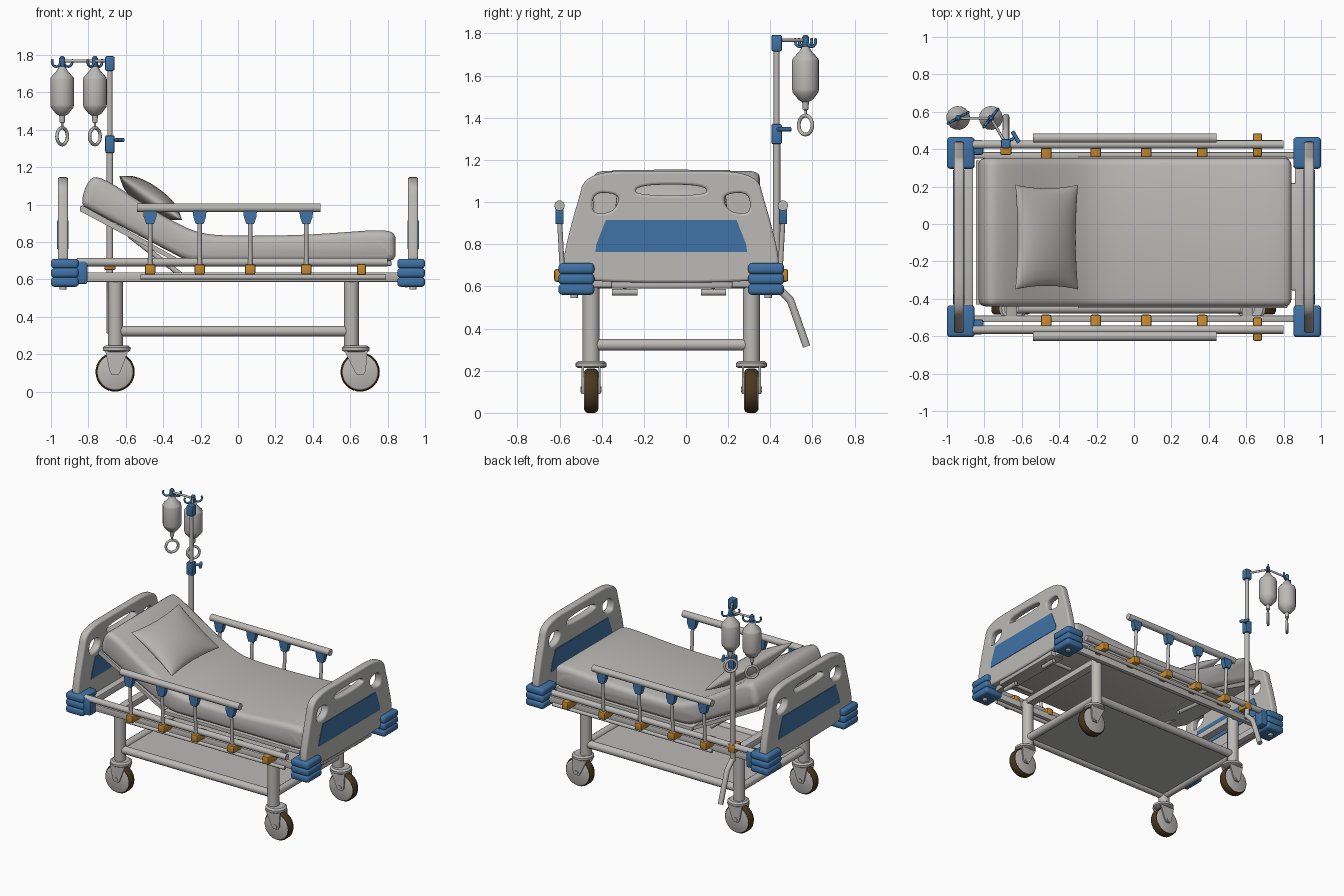
import bpy, bmesh, math
from mathutils import Vector, Matrix

if "Cube" in bpy.data.objects:
    bpy.data.objects.remove(bpy.data.objects["Cube"])

C = -0.07  # centre line of the bed in y


def material(name, rgb):
    m = bpy.data.materials.new(name)
    m.diffuse_color = (*rgb, 1)
    m.use_nodes = True
    m.node_tree.nodes["Principled BSDF"].inputs["Base Color"].default_value = m.diffuse_color
    return m


GREY = material("warm grey", (0.50, 0.49, 0.47))
BLUE = material("blue plastic", (0.05, 0.17, 0.38))
ORANGE = material("orange plastic", (0.56, 0.25, 0.03))
TYRE = material("dark brown rubber", (0.07, 0.04, 0.015))


def add_mesh(name, me, mat, matrix=None, angle=35):
    me.materials.clear()
    me.materials.append(mat)
    if matrix:
        me.transform(matrix)
    me.shade_smooth()
    me.set_sharp_from_angle(angle=math.radians(angle))
    ob = bpy.data.objects.new(name, me)
    bpy.context.collection.objects.link(ob)
    return ob


def finish(name, bm, mat, matrix=None, angle=35):
    bmesh.ops.recalc_face_normals(bm, faces=bm.faces[:])
    me = bpy.data.meshes.new(name)
    bm.to_mesh(me)
    bm.free()
    return add_mesh(name, me, mat, matrix, angle)


def box(name, x, y, z, mat, bevel=0.0, segs=2):
    bm = bmesh.new()
    bmesh.ops.create_cube(bm, size=1)
    for v in bm.verts:
        for i, r in enumerate((x, y, z)):
            v.co[i] = min(r) if v.co[i] < 0 else max(r)
    if bevel:
        bmesh.ops.bevel(bm, geom=bm.edges[:], offset=bevel, segments=segs,
                        affect='EDGES', profile=0.5)
    return finish(name, bm, mat)


def lathe(name, prof, origin, axis, mat, seg=20, turn=0.0):
    bm = bmesh.new()
    rings = []
    for r, h in prof:
        rings.append([bm.verts.new((r * math.cos(turn + 2 * math.pi * i / seg),
                                    r * math.sin(turn + 2 * math.pi * i / seg), h)) for i in range(seg)])
    for a, b in zip(rings, rings[1:]):
        for i in range(seg):
            j = (i + 1) % seg
            bm.faces.new((a[i], a[j], b[j], b[i]))
    bm.faces.new(rings[0])
    bm.faces.new(rings[-1])
    rot = Vector((0, 0, 1)).rotation_difference(Vector(axis)).to_matrix().to_4x4()
    return finish(name, bm, mat, Matrix.Translation(origin) @ rot)


def rod(name, p, q, r, mat, r2=None, seg=16):
    p, q = Vector(p), Vector(q)
    return lathe(name, [(r, 0), (r if r2 is None else r2, (q - p).length)], p, (q - p).normalized(), mat, seg)


def curve_mesh(name, splines, mat, closed, matrix=None, **settings):
    cu = bpy.data.curves.new(name, 'CURVE')
    for k, v in settings.items():
        setattr(cu, k, v)
    for pts in splines:
        sp = cu.splines.new('POLY')
        sp.points.add(len(pts) - 1)
        for p, co in zip(sp.points, pts):
            p.co = (*co, *([0] * (3 - len(co))), 1)
        sp.use_cyclic_u = closed
    tmp = bpy.data.objects.new(name + "_tmp", cu)
    bpy.context.collection.objects.link(tmp)
    dg = bpy.context.evaluated_depsgraph_get()
    me = bpy.data.meshes.new_from_object(tmp.evaluated_get(dg))
    bpy.data.objects.remove(tmp)
    me.name = name
    return add_mesh(name, me, mat, matrix, 40)


def tube(name, pts, r, mat, closed=False):
    return curve_mesh(name, [pts], mat, closed, dimensions='3D', bevel_depth=r,
                      bevel_resolution=3, use_fill_caps=True)


def soften(pts, n=2):
    # corner cutting for closed outlines
    for _ in range(n):
        new = []
        for a, b in zip(pts, pts[1:] + pts[:1]):
            a, b = Vector(a), Vector(b)
            new += [tuple(a * 0.75 + b * 0.25), tuple(a * 0.25 + b * 0.75)]
        pts = new
    return pts


def slab(name, prof, y0, y1, mat, rounded=0.0):
    # xz profile pushed along y, with optional rounded side edges
    bm = bmesh.new()
    a = [bm.verts.new((x, y0 + rounded, z)) for x, z in prof]
    b = [bm.verts.new((x, y1 - rounded, z)) for x, z in prof]
    caps = [bm.faces.new(a), bm.faces.new(b)]
    for i in range(len(a)):
        j = (i + 1) % len(a)
        bm.faces.new((a[i], a[j], b[j], b[i]))
    bmesh.ops.recalc_face_normals(bm, faces=bm.faces[:])
    if rounded:
        for f in caps:
            for t, d in ((0.12, 0.5), (0.28, 0.35), (0.5, 0.15)):
                bmesh.ops.inset_region(bm, faces=[f], thickness=t * rounded, depth=d * rounded)
    return finish(name, bm, mat, None, 50)


# Head and foot boards: outline with grip slot and two side holes, blue panels on both faces
half = [(0.42, 0.63), (0.5, 0.68), (0.495, 0.76), (0.455, 0.92), (0.425, 1.02), (0.405, 1.10), (0.3, 1.135), (0.12, 1.135)]
outline = soften(half + [(-y, z) for y, z in reversed(half)])
slot = soften([(-0.19, 1.04), (-0.12, 1.02), (0.12, 1.02), (0.19, 1.04), (0.16, 1.095), (-0.16, 1.095)])
hole = [(0.39, 0.935), (0.29, 0.935), (0.24, 0.98), (0.24, 1.05), (0.38, 1.06)]
holes = [soften(hole), soften([(-y, z) for y, z in hole])]
panel = [(-0.36, 0.763), (0.36, 0.763), (0.355, 0.80), (0.31, 0.915), (-0.31, 0.915), (-0.355, 0.80)]
for x, end in ((-0.936, "head"), (0.936, "foot")):
    m = Matrix(((0, 0, 1, x), (1, 0, 0, C), (0, 1, 0, 0), (0, 0, 0, 1)))
    curve_mesh(end + "_board", [outline, slot] + holes, GREY, True, m, dimensions='2D',
               fill_mode='BOTH', extrude=0.0155, bevel_depth=0.012, bevel_resolution=2)
    curve_mesh(end + "_board_panel", [panel], BLUE, True, m, dimensions='2D',
               fill_mode='BOTH', extrude=0.031)
    sx = 1 if x > 0 else -1
    for s in (-1, 1):
        # ridged corner bumper
        yo, yi = C + s * 0.535, C + s * 0.365
        for k in range(3):
            box(end + "_corner_bumper", (sx * 0.852, sx * 1.0), (yi, yo),
                (0.56 + k * 0.049, 0.612 + k * 0.049), BLUE, 0.018, 3)
        rod(end + "_board_foot", (x, C + s * 0.46, 0.545), (x, C + s * 0.46, 0.58), 0.018, GREY)
        if sx < 0:
            box("head_bumper_sleeve", (-0.87, -0.805), (C + s * 0.44, C + s * 0.52), (0.575, 0.70), BLUE, 0.012)
    # end cross beam
    box(end + "_cross_beam", (sx * 0.86, sx * 0.91), (C - 0.4, C + 0.4), (0.595, 0.645), GREY, 0.006)

# Crank box and folded cranks at the foot end
box("crank_box", (0.84, 0.95), (-0.355, 0.22), (0.59, 0.635), GREY, 0.008)
for y in (-0.29, 0.13):
    rod("crank_shaft", (0.70, y, 0.60), (0.93, y, 0.60), 0.014, GREY)
    tube("crank_handle", [(0.90, y - 0.06, 0.572), (0.90, y + 0.06, 0.572)], 0.016, GREY)

# Bed frame, both sides
for s in (-1, 1):
    def Y(d):
        return C + s * d
    rod("upper_side_rail", (-0.86, Y(0.495), 0.692), (0.80, Y(0.495), 0.692), 0.022, GREY)
    box("lower_side_rail", (-0.86, 0.87), (Y(0.42), Y(0.455)), (0.587, 0.638), GREY, 0.006)
    # fold-down guard
    gy = Y(0.53)
    tube("guard_handrail", [(-0.54, gy, 0.983), (0.44, gy, 0.983)], 0.025, GREY)
    rod("guard_lower_bar", (-0.52, Y(0.505), 0.612), (0.79, Y(0.505), 0.612), 0.013, GREY)
    for x in (-0.47, -0.205, 0.065, 0.365):
        slab("guard_bracket", [(x - 0.036, 0.968), (x + 0.036, 0.968), (x + 0.034, 0.935),
                               (x + 0.02, 0.895), (x - 0.02, 0.895), (x - 0.034, 0.935)],
             gy - 0.018, gy + 0.018, BLUE)
        rod("guard_post", (x, Y(0.515), 0.64), (x, gy, 0.92), 0.012, GREY)
        box("guard_hinge", (x - 0.028, x + 0.028), (Y(0.415), Y(0.545)), (0.625, 0.68), ORANGE, 0.01)
    box("guard_lock", (0.635, 0.685), (Y(0.43), Y(0.555)), (0.622, 0.682), ORANGE, 0.01)

    # legs, casters and lower rails
    ly = Y(0.38)
    for lx, rx, wx in ((-0.655, -0.648, -0.657), (0.607, 0.63, 0.653)):
        rod("leg", (lx, ly, 0.235), (lx, ly, 0.62), 0.04, GREY, seg=24)
        lathe("caster_collar", [(0.06, 0), (0.074, 0.008), (0.074, 0.024), (0.06, 0.034)],
              (rx, ly, 0.212), (0, 0, 1), GREY, 24)
        lathe("caster_tyre", [(0.085, -0.03), (0.098, -0.03), (0.105, -0.018), (0.105, 0.018),
                              (0.098, 0.03), (0.085, 0.03)], (wx, ly, 0.105), (0, 1, 0), TYRE, 32)
        lathe("caster_hub", [(0.088, -0.034), (0.094, -0.031), (0.094, 0.031), (0.088, 0.034)],
              (wx, ly, 0.105), (0, 1, 0), GREY, 32)
        rod("caster_axle", (wx, ly - 0.05, 0.11), (wx, ly + 0.05, 0.11), 0.014, GREY)
        for t in (-1, 1):
            slab("caster_fork", [(rx - 0.062, 0.22), (rx + 0.062, 0.22), (wx + 0.03, 0.11),
                                 (wx + 0.018, 0.09), (wx - 0.018, 0.09), (wx - 0.03, 0.11)],
                 ly + t * 0.035, ly + t * 0.045, GREY)
    rod("lower_side_bar", (-0.655, ly, 0.323), (0.607, ly, 0.323), 0.028, GREY)
for x in (-0.655, 0.607):
    rod("lower_cross_bar", (x, C - 0.38, 0.323), (x, C + 0.38, 0.323), 0.028, GREY)
    box("upper_cross_beam", (x - 0.03, x + 0.03), (C - 0.43, C + 0.43), (0.59, 0.637), GREY, 0.006)
box("lower_shelf", (-0.65, 0.60), (C - 0.37, C + 0.37), (0.318, 0.328), GREY)

# Bed deck: flat part and raised back section
box("deck", (-0.30, 0.82), (-0.45, 0.36), (0.672, 0.70), GREY, 0.005)
slab("back_deck", [(-0.30, 0.70), (-0.30, 0.675), (-0.845, 0.965), (-0.845, 0.99), (-0.83, 0.995)],
     -0.43, 0.34, GREY)
for y in (-0.25, 0.13):
    rod("back_lift_strut", (-0.30, y, 0.62), (-0.58, y, 0.835), 0.014, GREY)

# Mattress
top = [(-0.845, 1.0), (-0.80, 1.14), (-0.73, 1.15), (-0.5, 1.0), (-0.32, 0.895), (-0.2, 0.845), (-0.05, 0.832),
       (0.3, 0.835), (0.55, 0.85), (0.74, 0.865), (0.84, 0.855), (0.842, 0.78)]
slab("mattress", soften(top + [(0.842, 0.693), (0.7, 0.694), (-0.1, 0.694), (-0.26, 0.694), (-0.36, 0.745),
                               (-0.78, 0.965)]), -0.44, 0.352, GREY, 0.04)

# Pillow with pinched corners
bm = bmesh.new()
N = 18
for side in (1, -1):
    grid = []
    for i in range(N + 1):
        u = -math.cos(math.pi * i / N)
        row = []
        for j in range(N + 1):
            v = -math.cos(math.pi * j / N)
            h = 0.066 * (max(0, (1 - u * u) * (1 - v * v))) ** 0.5
            row.append(bm.verts.new((0.205 * u * (1 - 0.1 * (1 - v * v)),
                                     0.28 * v * (1 - 0.07 * (1 - u * u)), side * h)))
        grid.append(row)
    for i in range(N):
        for j in range(N):
            bm.faces.new((grid[i][j], grid[i + 1][j], grid[i + 1][j + 1], grid[i][j + 1]))
bmesh.ops.remove_doubles(bm, verts=bm.verts[:], dist=0.0005)
finish("pillow", bm, GREY, Matrix.Translation((-0.467, -0.07, 1.035)) @ Matrix.Rotation(math.radians(35), 4, 'Y'), 80)

# Drip stand: pole, clamp, top cap and release handle
px, py = -0.685, 0.43
rod("drip_pole_lower", (px, py, 0.58), (px, py, 1.32), 0.018, GREY)
rod("drip_pole_upper", (px, py, 1.30), (px, py, 1.75), 0.014, GREY)
box("pole_clamp", (px - 0.025, px + 0.025), (py - 0.025, py + 0.025), (1.275, 1.37), BLUE, 0.008)
rod("clamp_knob_stem", (px, py, 1.345), (px + 0.055, py + 0.04, 1.345), 0.008, BLUE)
rod("clamp_knob", (px + 0.035, py + 0.065, 1.345), (px + 0.07, py + 0.005, 1.345), 0.011, BLUE)
box("pole_cap", (px - 0.025, px + 0.025), (py - 0.025, py + 0.025), (1.715, 1.793), BLUE, 0.008)
box("pole_socket", (px - 0.03, px + 0.03), (py - 0.06, py + 0.02), (0.65, 0.71), ORANGE, 0.008)
curve_mesh("release_handle", [[(px, 0.43, 0.60), (px, 0.455, 0.575), (px, 0.495, 0.535), (px, 0.525, 0.45),
                               (px, 0.572, 0.315)]], GREY, False, dimensions='3D', bevel_depth=0.019,
           bevel_resolution=3, use_fill_caps=True)

# Arm, hooks and fluid bags
tube("drip_arm", [(px, py, 1.768), (-0.765, 0.565, 1.768), (-0.945, 0.565, 1.768)], 0.008, GREY)
for bx, turn in ((-0.94, 0.5), (-0.765, 0.9)):
    by = 0.567
    d = Vector((math.cos(turn), math.sin(turn), 0))
    o = Vector((bx, by, 1.765))
    lathe("hook_hub", [(0.012, -0.028), (0.016, -0.015), (0.016, 0.018), (0.008, 0.028)], o, (0, 0, 1), BLUE, 12)
    for s in (-1, 1):
        arc = [o + d * (s * (0.036 - 0.026 * math.cos(a))) + Vector((0, 0, -0.002 - 0.026 * math.sin(a)))
               for a in [math.radians(t) for t in range(0, 211, 30)]]
        tube("drip_hook", arc, 0.007, BLUE)
    lathe("fluid_bag", [(0.016, 1.737), (0.024, 1.725), (0.03, 1.715), (0.061, 1.68), (0.064, 1.67), (0.064, 1.535),
                        (0.061, 1.52), (0.034, 1.485), (0.016, 1.475), (0.014, 1.44), (0.006, 1.435), (0.006, 1.41)],
          (bx, by, 0), (0, 0, 1), GREY, 16, turn)
    e = Vector((math.cos(0.85), math.sin(0.85), 0))
    ring = [Vector((bx, by, 1.365)) + e * (0.043 * math.cos(a)) + Vector((0, 0, 0.045 * math.sin(a)))
            for a in [2 * math.pi * i / 20 for i in range(20)]]
    tube("bag_ring", ring, 0.009, GREY, True)
